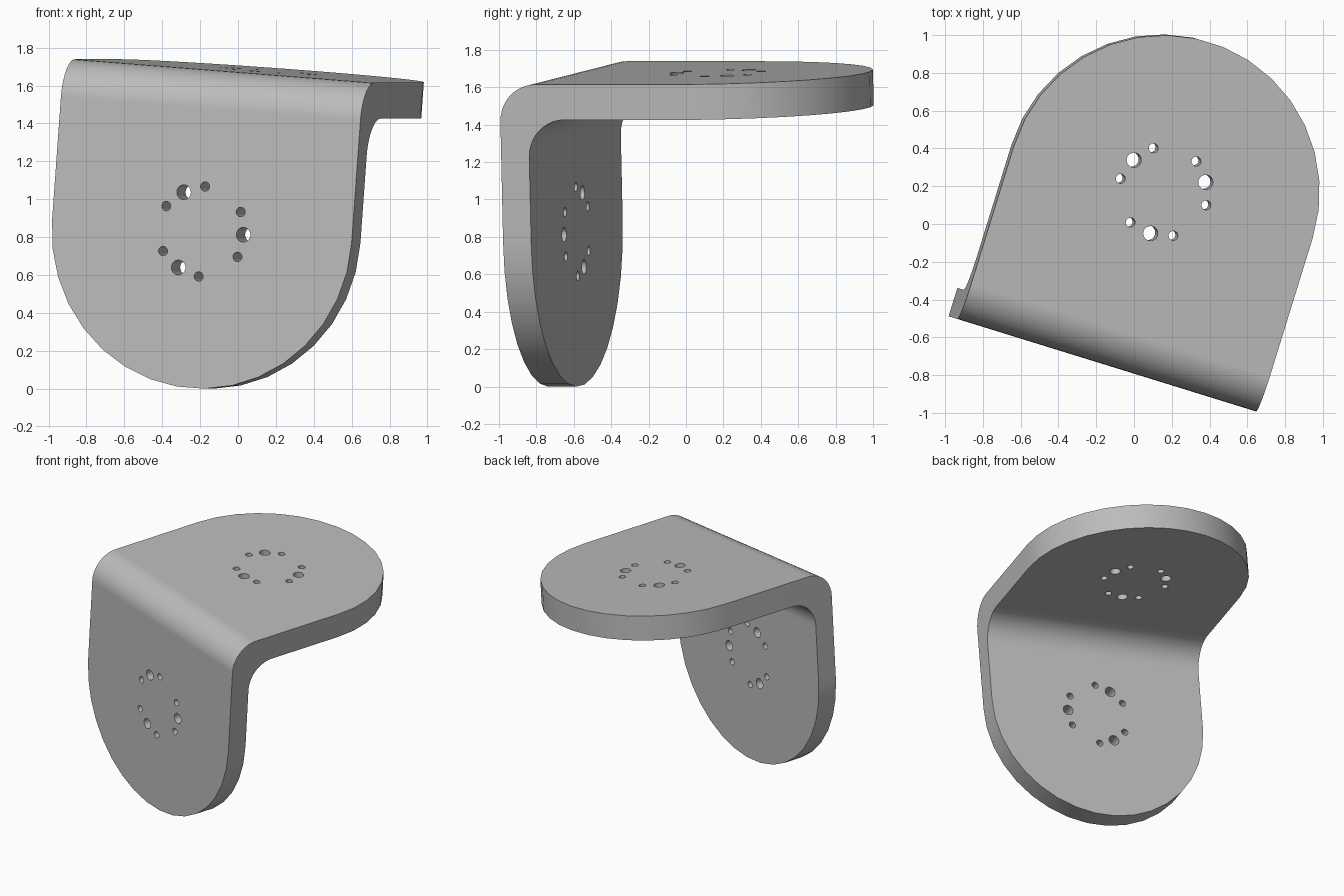
import bpy, bmesh
from math import sin, cos, pi, radians
from mathutils import Matrix, Vector

if "Cube" in bpy.data.objects:
    bpy.data.objects.remove(bpy.data.objects["Cube"], do_unlink=True)

R = 0.83                      # half width and end radius of both plates
TOP_LEN, DROP = 0.965, 0.85   # bend corner to the two hole centres
T_TOP, T_FRONT = 0.19, 0.157  # plate thicknesses
BEND = 0.2
ARC, STEPS = 17, 10


def path(y0, z0):
    """Side profile line: down the front plate, round the bend, along the top."""
    pts = [(y0, -DROP)]
    for i in range(STEPS + 1):
        a = pi / 2 * i / STEPS
        pts.append((y0 + BEND * (1 - cos(a)), z0 - BEND * (1 - sin(a))))
    return pts + [(TOP_LEN, z0)]


def make_object(name, bm):
    mesh = bpy.data.meshes.new(name)
    bmesh.ops.recalc_face_normals(bm, faces=bm.faces[:])
    bm.to_mesh(mesh)
    bm.free()
    obj = bpy.data.objects.new(name, mesh)
    bpy.context.collection.objects.link(obj)
    return obj


# Bent strip joining the two round ends
bm = bmesh.new()
outer, inner = [[[bm.verts.new((s * R, y, z)) for y, z in p] for s in (-1, 1)]
                for p in (path(0, 0), path(T_FRONT, -T_TOP))]
for a, b in (outer, inner, (outer[0], inner[0]), (outer[1], inner[1])):
    for i in range(len(a) - 1):
        bm.faces.new((a[i], a[i + 1], b[i + 1], b[i]))

# Half-round ends of the front plate and the top plate
for end, direction in ((0, Vector((0, 0, -1))), (-1, Vector((0, 1, 0)))):
    rims = []
    for left, right in (outer, inner):
        mid = (left[end].co + right[end].co) / 2
        rim = [left[end]]
        for i in range(1, ARC):
            a = pi * i / ARC
            rim.append(bm.verts.new(mid + Vector((-R * cos(a), 0, 0)) + direction * R * sin(a)))
        rim.append(right[end])
        bm.faces.new(rim)
        rims.append(rim)
    a, b = rims
    for i in range(ARC):
        bm.faces.new((a[i], a[i + 1], b[i + 1], b[i]))
bracket = make_object("angle_bracket", bm)

# Bolt circle cutters: three large holes, each between two small ones
bm = bmesh.new()
top_frame = Matrix.Translation((0, TOP_LEN, -T_TOP / 2))
front_frame = Matrix.Translation((0, T_FRONT / 2, -DROP)) @ Matrix.Rotation(pi / 2, 4, "X")
for frame, first in ((top_frame, 30), (front_frame, 0)):
    for k in range(3):
        for offset, radius, ring in ((0, 0.039, 0.23), (-30, 0.025, 0.238), (30, 0.025, 0.238)):
            a = radians(first + 120 * k + offset)
            spot = Matrix.Translation((ring * cos(a), ring * sin(a), 0))
            bmesh.ops.create_cone(bm, cap_ends=True, segments=20, radius1=radius,
                                  radius2=radius, depth=0.4, matrix=frame @ spot)
cutter = make_object("hole_cutter", bm)
cutter.hide_render = True

# Drill the holes
bpy.context.view_layer.objects.active = bracket
bracket.select_set(True)
drill = bracket.modifiers.new("holes", "BOOLEAN")
drill.operation = "DIFFERENCE"
drill.solver = "EXACT"
drill.object = cutter
bpy.ops.object.modifier_apply(modifier=drill.name)
bpy.data.objects.remove(cutter, do_unlink=True)

# Turn the bracket and tip its bend line
turn = Matrix.Rotation(radians(-17.2), 4, "Z") @ Matrix.Rotation(radians(4.3), 4, "Y")
bracket.data.transform(Matrix.Translation((-0.13, -0.752, 1.677)) @ turn)

# Plain metal colour
metal = bpy.data.materials.new("grey_metal")
metal.use_nodes = True
grey = (0.5, 0.5, 0.5, 1)
metal.diffuse_color = grey
metal.node_tree.nodes["Principled BSDF"].inputs["Base Color"].default_value = grey
bracket.data.materials.clear()
bracket.data.materials.append(metal)

bpy.ops.object.shade_smooth_by_angle(angle=radians(30))
smooth = bracket.modifiers.new("even_normals", "WEIGHTED_NORMAL")
smooth.keep_sharp = True
